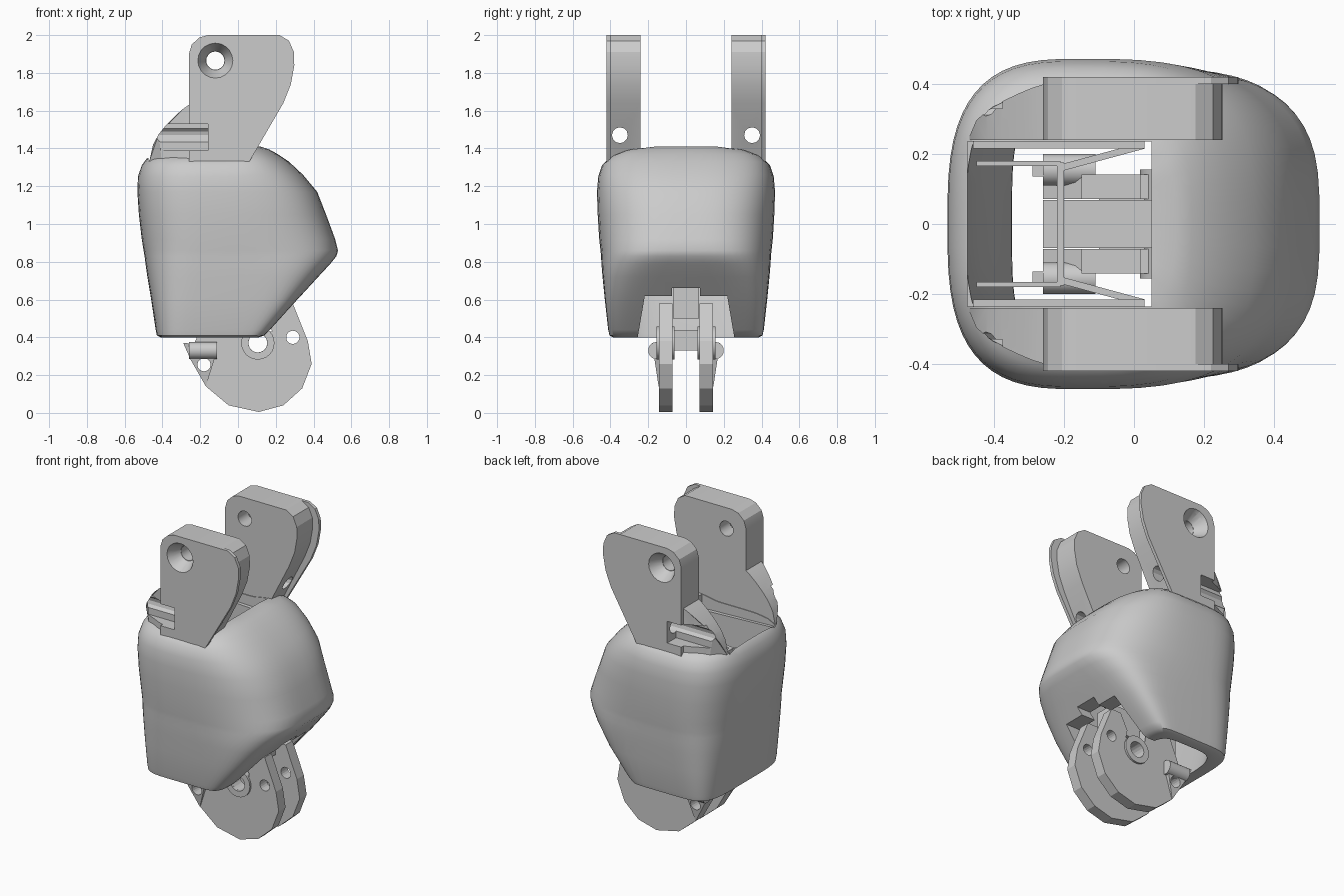
import bpy, bmesh, math
from mathutils import Matrix, Vector

if "Cube" in bpy.data.objects:
    bpy.data.objects.remove(bpy.data.objects["Cube"])


def finish(name, bm):
    bmesh.ops.recalc_face_normals(bm, faces=bm.faces)
    if bm.calc_volume(signed=True) < 0:
        bmesh.ops.reverse_faces(bm, faces=bm.faces)
    me = bpy.data.meshes.new(name)
    bm.to_mesh(me)
    bm.free()
    ob = bpy.data.objects.new(name, me)
    bpy.context.collection.objects.link(ob)
    return ob


def activate(ob):
    bpy.ops.object.select_all(action='DESELECT')
    ob.select_set(True)
    bpy.context.view_layer.objects.active = ob


def smooth(ob, angle=30):
    activate(ob)
    bpy.ops.object.shade_smooth_by_angle(angle=math.radians(angle))


def volume(me):
    bm = bmesh.new()
    bm.from_mesh(me)
    v = bm.calc_volume(signed=True)
    bm.free()
    return v


def cut(ob, *cutters):
    """Subtract cutters; a result that fails the volume check is retried with another solver."""
    for c in cutters:
        before = ob.data.copy()
        for solver in ('EXACT', 'MANIFOLD', 'FLOAT'):
            m = ob.modifiers.new("cut", 'BOOLEAN')
            m.operation, m.solver, m.object = 'DIFFERENCE', solver, c
            activate(ob)
            bpy.ops.object.modifier_apply(modifier=m.name)
            if volume(before) * 0.05 < volume(ob.data) <= volume(before) * 1.0001:
                break
            ob.data = before.copy()
        bpy.data.objects.remove(c)


def mirror_y(ob):
    m = ob.modifiers.new("mirror", 'MIRROR')
    m.use_axis = (False, True, False)
    m.use_mirror_merge = False
    activate(ob)
    bpy.ops.object.modifier_apply(modifier=m.name)


def prism(name, pts, y0, y1):
    """XZ outline extruded along y; y0 and y1 may be functions of x and z."""
    f0 = y0 if callable(y0) else (lambda x, z: y0)
    f1 = y1 if callable(y1) else (lambda x, z: y1)
    bm = bmesh.new()
    a = [bm.verts.new((x, f0(x, z), z)) for x, z in pts]
    b = [bm.verts.new((x, f1(x, z), z)) for x, z in pts]
    bm.faces.new(a)
    bm.faces.new(b[::-1])
    for i in range(len(pts)):
        j = (i + 1) % len(pts)
        bm.faces.new((a[i], b[i], b[j], a[j]))
    bmesh.ops.triangulate(bm, faces=[g for g in bm.faces if len(g.verts) > 4])
    return finish(name, bm)


def box(name, x0, x1, y0, y1, z0, z1):
    return prism(name, [(x0, z0), (x1, z0), (x1, z1), (x0, z1)], y0, y1)


def rod(name, p, q, r0, r1=None, n=20):
    p, q = Vector(p), Vector(q)
    bm = bmesh.new()
    rot = (q - p).to_track_quat('Z', 'Y').to_matrix().to_4x4()
    bmesh.ops.create_cone(bm, cap_ends=True, segments=n, radius1=r0,
                          radius2=r0 if r1 is None else r1, depth=(q - p).length,
                          matrix=Matrix.Translation((p + q) / 2) @ rot)
    return finish(name, bm)


def loft(name, sections, n=60):
    """Stack of rounded sections: z, x_min, x_max, half_width, rear and front squareness."""
    bm, cx, rings = bmesh.new(), -0.15, []
    for z, x0, x1, hy, e_rear, e_front in sections:
        ring = []
        for i in range(n):
            t = 2 * math.pi * (i + 0.5) / n
            c, s = math.cos(t), math.sin(t)
            a, e = (x1 - cx, e_front) if c > 0 else (cx - x0, e_rear)
            x = cx + a * math.copysign(abs(c) ** (2 / e), c)
            y = hy * math.copysign(abs(s) ** (2 / e), s)
            k = min(max((0.1 - x) / 0.15, 0), 1)      # rear rim sits slightly lower
            ring.append(bm.verts.new((x, y, z - 0.15 * k * max(z - 1.2, 0))))
        rings.append(ring)
    for a, b in zip(rings, rings[1:]):
        for i in range(n):
            j = (i + 1) % n
            bm.faces.new((a[i], a[j], b[j], b[i]))
    for ring in (rings[0], rings[-1]):
        m = bm.verts.new(sum((v.co for v in ring), Vector()) / n)
        for i in range(n):
            bm.faces.new((ring[i], ring[(i + 1) % n], m))
    return finish(name, bm)


# Hollow outer shell
shell = loft("body_shell", [
    (0.40, -0.41, 0.11, 0.385, 5, 9), (0.41, -0.43, 0.14, 0.405, 5, 9), (0.44, -0.436, 0.17, 0.412, 4.8, 9),
    (0.60, -0.46, 0.315, 0.43, 4, 7), (0.72, -0.48, 0.425, 0.442, 3.5, 5), (0.79, -0.49, 0.49, 0.448, 3.3, 4),
    (0.83, -0.495, 0.522, 0.45, 3.2, 3.5), (0.86, -0.50, 0.53, 0.453, 3.1, 3.3),
    (0.92, -0.51, 0.515, 0.46, 3, 3.1), (1.05, -0.525, 0.467, 0.468, 3, 3),
    (1.17, -0.533, 0.42, 0.472, 3, 3), (1.26, -0.53, 0.345, 0.465, 3, 3), (1.33, -0.51, 0.27, 0.445, 3, 3),
    (1.37, -0.485, 0.21, 0.41, 3, 3), (1.395, -0.45, 0.165, 0.36, 3, 3), (1.41, -0.40, 0.12, 0.27, 3, 3)])
cavity = loft("cavity", [
    (0.30, -0.34, 0.05, 0.32, 4, 6), (0.42, -0.35, 0.07, 0.34, 4, 6), (0.60, -0.40, 0.22, 0.37, 4, 5),
    (0.83, -0.44, 0.42, 0.395, 3.2, 3.5), (0.88, -0.45, 0.44, 0.40, 3.1, 3.2), (1.15, -0.48, 0.35, 0.415, 3, 3),
    (1.27, -0.475, 0.25, 0.40, 3, 3), (1.34, -0.44, 0.15, 0.35, 3, 3)])


def mouth_y(x, z):
    return 0.29 if z < 0.55 else 0.29 - 0.9 * (z - 0.54)


cut(shell, cavity,
    box("top_opening", -0.475, 0.05, -0.235, 0.235, 1.15, 1.6),
    prism("hinge_opening", [(-0.1, 0.2), (0.7, 0.2), (0.7, 0.54), (0.7, 0.62), (-0.1, 0.62), (-0.1, 0.54)],
          lambda x, z: -mouth_y(x, z), mouth_y),
    box("hinge_notch", -0.1, 0.7, -0.075, 0.075, 0.5, 0.66))
smooth(shell, 35)


# Upper arms: outer plate, thick inner slab and rear flange, both sides
def arm_outline(d):
    return [(-0.26, 1.22), (0.0, 1.22), (0.06 - d / 2, 1.33), (0.24 - d, 1.64), (0.28 - d, 1.74),
            (0.298 - d, 1.84), (0.296 - d, 1.91), (0.27 - d, 1.97), (0.22 - d, 2.0), (-0.16, 2.0),
            (-0.205, 1.987), (-0.245, 1.95), (-0.26, 1.90)]


def flange_y(x, z):
    return 0.25 + 0.15 * math.sqrt(max(0, min(1, (x + 0.47) / 0.21)))


arm_parts = [
    prism("arm_outer_plate", arm_outline(0), 0.399, 0.42),
    prism("arm_inner_slab", arm_outline(0.045), 0.24, 0.40),
    prism("arm_rear_flange", [(-0.47, 1.33), (-0.40, 1.30), (-0.32, 1.28), (-0.255, 1.28), (-0.255, 1.635),
                              (-0.29, 1.61), (-0.33, 1.575), (-0.38, 1.525), (-0.42, 1.475),
                              (-0.45, 1.42)], 0.24, flange_y)]
for i, part in enumerate(arm_parts):
    cutters = [box("screw_recess", -0.6, -0.16, 0.33, 0.5, 1.39, 1.53)]
    if i > 0:
        cutters.append(rod("screw_hole", (-0.6, 0.35, 1.47), (0.4, 0.35, 1.47), 0.042, n=12))
    if i < 2:
        cutters += [rod("pivot_hole", (-0.12, 0.1, 1.865), (-0.12, 0.6, 1.865), 0.048),
                    rod("countersink", (-0.12, 0.34, 1.865), (-0.12, 0.43, 1.865), 0.05, 0.098)]
    cut(part, *cutters)
    mirror_y(part)
    smooth(part, 20)


# Inner frame seen through the top opening
def strut_y(x, z):
    return 0.15 + 0.065 * (x + 0.21) / 0.24


rail = prism("inner_rail", [(-0.46, 0.95), (0.03, 0.95), (0.03, 1.31), (-0.46, 1.33)], 0.215, 0.238)
brace = box("inner_brace", -0.45, -0.21, 0.165, 0.18, 0.85, 1.15)
strut = prism("inner_slanted_strut", [(-0.21, 0.85), (0.03, 0.85), (0.03, 1.15), (-0.21, 1.15)],
              strut_y, lambda x, z: strut_y(x, z) + 0.02)
for ob in (rail, brace, strut):
    mirror_y(ob)
box("inner_cross_wall", -0.22, -0.20, -0.175, 0.175, 0.66, 1.15)
box("center_link", -0.26, 0.22, -0.068, 0.068, 0.50, 0.67)

# Lower hinge: twin plates with pin collar and screw lugs
plate = prism("hinge_plate", [
    (-0.26, 0.30), (-0.17, 0.14), (-0.05, 0.04), (0.11, 0.005), (0.24, 0.04), (0.34, 0.13), (0.39, 0.26),
    (0.37, 0.38), (0.29, 0.58), (0.22, 0.58), (0.17, 0.48), (0.18, 0.43), (0.02, 0.43),
    (0.02, 0.56), (-0.15, 0.56), (-0.15, 0.37)], 0.072, 0.142)
cut(plate, *[rod("hole", (x, 0.03, z), (x, 0.25, z), r, n=18)
             for x, z, r in ((-0.18, 0.255, 0.035), (0.29, 0.40, 0.035), (0.105, 0.37, 0.05))])
collar = rod("hinge_collar", (0.105, 0.06, 0.37), (0.105, 0.155, 0.37), 0.088, n=24)
cut(collar, rod("pin_hole", (0.105, -0.1, 0.37), (0.105, 0.3, 0.37), 0.05, n=24))
wing = prism("hinge_wing", [(-0.29, 0.37), (-0.25, 0.28), (-0.17, 0.14), (-0.12, 0.30), (-0.12, 0.36)],
             0.135, lambda x, z: 0.145 + 0.035 * max(0, (z - 0.14) / 0.23))
cut(wing, rod("wing_hole", (-0.18, 0.03, 0.255), (-0.18, 0.25, 0.255), 0.035, n=18))
lug = rod("screw_lug", (-0.26, 0.155, 0.33), (-0.11, 0.155, 0.33), 0.046, n=14)
for ob in (plate, collar, wing, lug):
    mirror_y(ob)
for ob in (collar, lug):
    smooth(ob, 35)
box("hinge_spacer", -0.10, 0.03, -0.073, 0.073, 0.33, 0.44)
